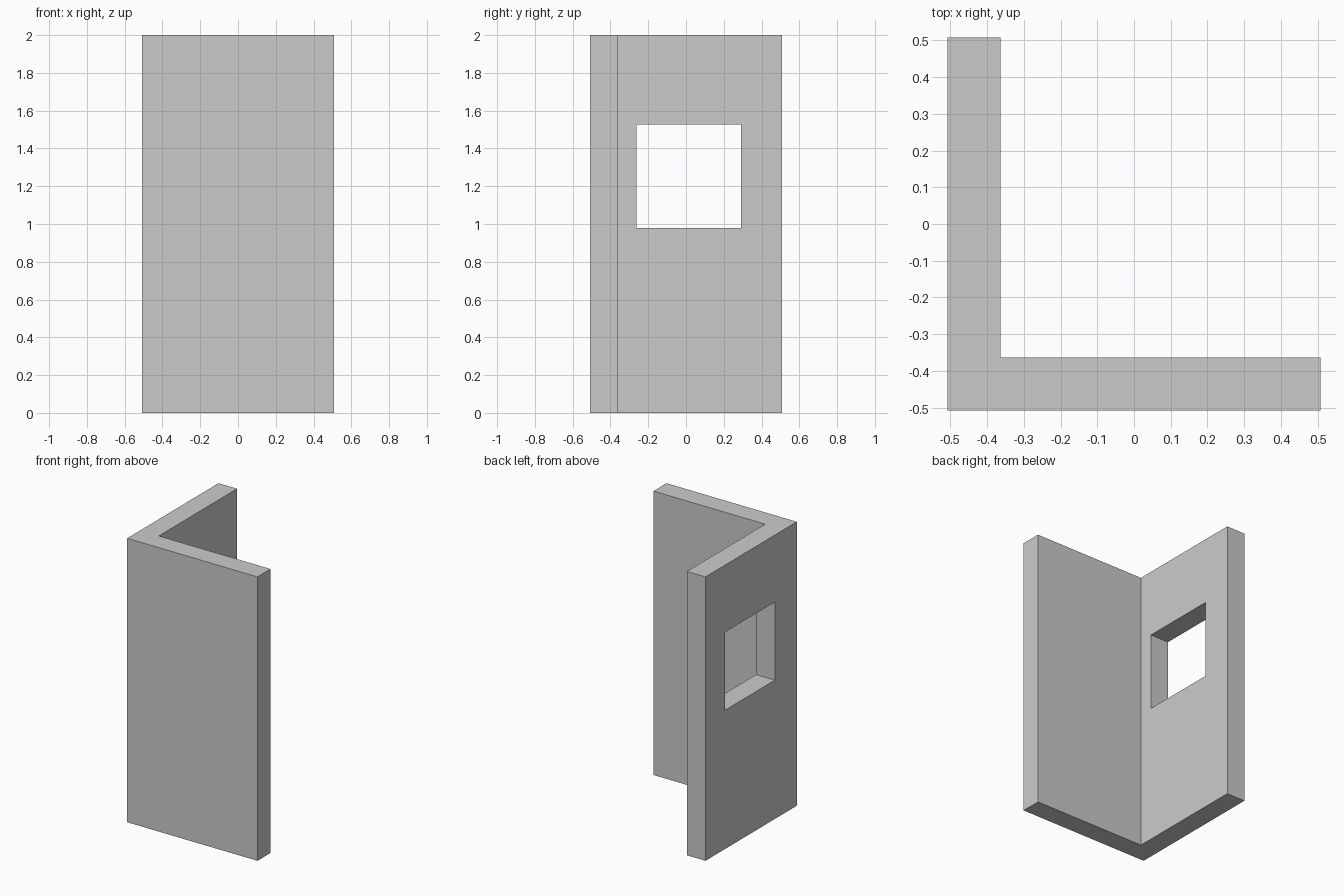
import bpy, bmesh

if "Cube" in bpy.data.objects:
    bpy.data.objects.remove(bpy.data.objects["Cube"])

OUT, INN, HEIGHT = 0.508, -0.363, 2.0   # outer half-width, inner wall faces, height


def extrude_profile(name, points, z0, z1):
    """Closed prism from an xy outline."""
    bm = bmesh.new()
    face = bm.faces.new([bm.verts.new((x, y, z0)) for x, y in points])
    ext = bmesh.ops.extrude_face_region(bm, geom=[face])
    verts = [v for v in ext["geom"] if isinstance(v, bmesh.types.BMVert)]
    bmesh.ops.translate(bm, verts=verts, vec=(0, 0, z1 - z0))
    bmesh.ops.recalc_face_normals(bm, faces=bm.faces)
    mesh = bpy.data.meshes.new(name)
    bm.to_mesh(mesh)
    bm.free()
    obj = bpy.data.objects.new(name, mesh)
    bpy.context.collection.objects.link(obj)
    return obj


# L-shaped corner wall
wall = extrude_profile("corner_wall", [
    (-OUT, -OUT), (OUT, -OUT), (OUT, INN),
    (INN, INN), (INN, OUT), (-OUT, OUT)], 0, HEIGHT)

# Window opening through the left wall
cutter = extrude_profile("window_cutter", [
    (-0.7, -0.263), (-0.2, -0.263), (-0.2, 0.29), (-0.7, 0.29)], 0.978, 1.528)
cutter.hide_render = True
cutter.display_type = 'WIRE'

window = wall.modifiers.new("window_opening", 'BOOLEAN')
window.operation = 'DIFFERENCE'
window.solver = 'EXACT'
window.object = cutter

# Apply the cut and drop the helper
bpy.context.view_layer.objects.active = wall
bpy.ops.object.modifier_apply(modifier=window.name)
bpy.data.objects.remove(cutter)
